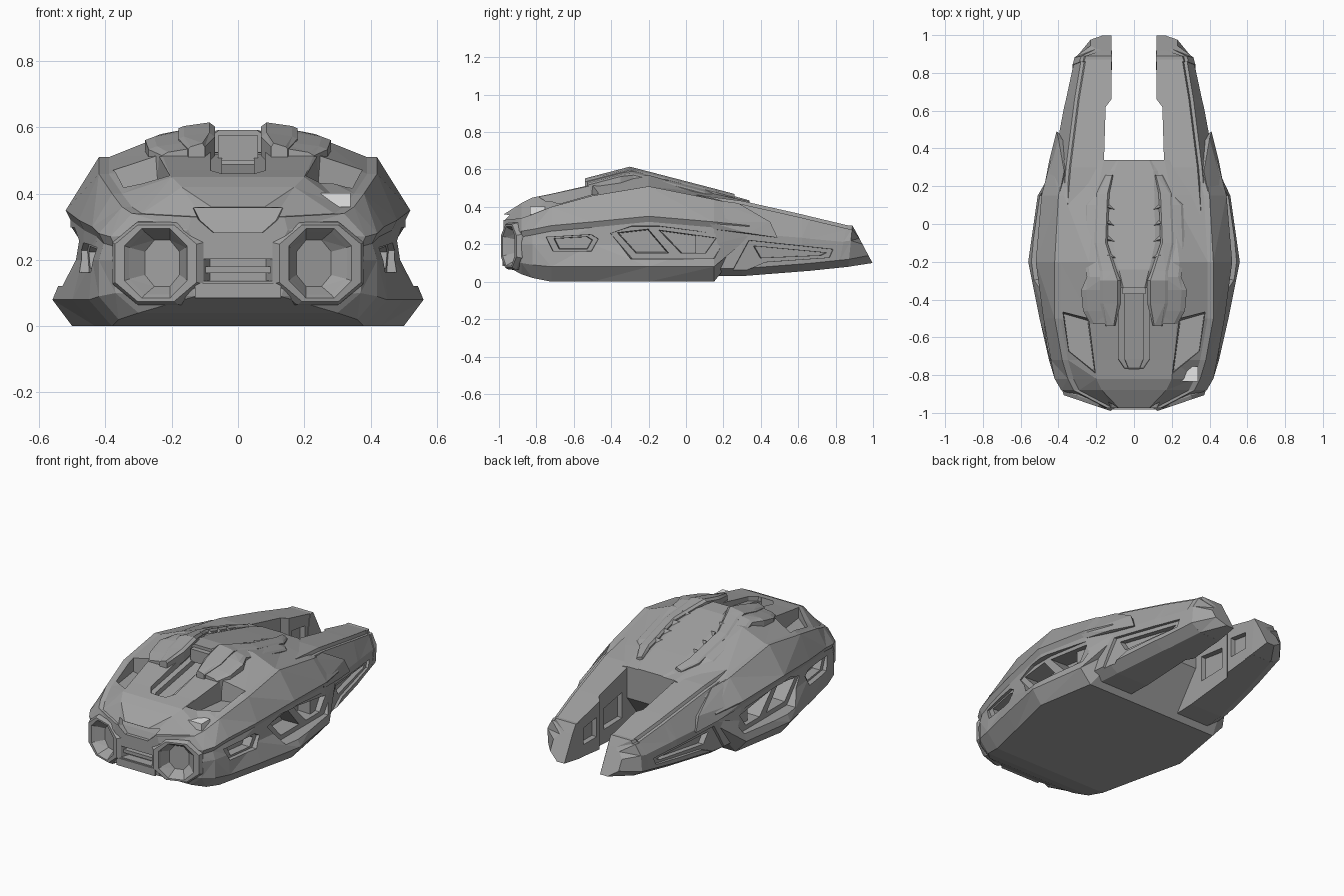
import bpy, bmesh
from mathutils import Vector

if "Cube" in bpy.data.objects:
    bpy.data.objects.remove(bpy.data.objects["Cube"], do_unlink=True)


def material(name, value):
    m = bpy.data.materials.new(name)
    m.use_nodes = True
    m.diffuse_color = (value, value, value, 1)
    m.node_tree.nodes["Principled BSDF"].inputs["Base Color"].default_value = m.diffuse_color
    return m


GREY = material("hull grey", 0.36)
PALE = material("pale grey", 0.8)


def finish(name, bm, mat=GREY):
    bmesh.ops.recalc_face_normals(bm, faces=bm.faces)
    mesh = bpy.data.meshes.new(name)
    bm.to_mesh(mesh)
    bm.free()
    mesh.materials.append(mat)
    ob = bpy.data.objects.new(name, mesh)
    bpy.context.scene.collection.objects.link(ob)
    return ob


def loft(name, rings, both=True, mat=GREY):
    """Closed solid through rings of points, optionally repeated on the other side."""
    bm = bmesh.new()
    for sign in ((1, -1) if both else (1,)):
        loops = [[bm.verts.new((p[0] * sign, p[1], p[2])) for p in ring] for ring in rings]
        for a, b in zip(loops, loops[1:]):
            for i in range(len(a)):
                j = (i + 1) % len(a)
                bm.faces.new((a[i], a[j], b[j], b[i]))
        bm.faces.new(loops[0])
        bm.faces.new(loops[-1])
    bmesh.ops.connect_verts_nonplanar(bm, angle_limit=0.02, faces=bm.faces)
    return finish(name, bm, mat)


def cut(target, rings, both=True):
    """Carve a lofted solid out of the target and discard the cutter."""
    cutter = loft("cutter", rings, both)
    cutter.hide_render = True
    mod = target.modifiers.new("cut", "BOOLEAN")
    mod.operation, mod.solver, mod.object = "DIFFERENCE", "EXACT", cutter
    graph = bpy.context.evaluated_depsgraph_get()
    mesh = bpy.data.meshes.new_from_object(target.evaluated_get(graph))
    target.modifiers.clear()
    target.data = mesh
    bpy.data.objects.remove(cutter, do_unlink=True)


def shrink(points, factor):
    mid = sum((Vector(p) for p in points), Vector()) / len(points)
    return [mid + (Vector(p) - mid) * factor for p in points]


def recess(target, points, out, depth, taper=0.88, both=True):
    """Sink a bevelled pocket; points lie on the surface, out points away from it."""
    out = Vector(out)
    floor = [p - out * depth for p in shrink(points, taper)]
    mouth = [Vector(p) + out * 0.12 for p in shrink(points, 1.04)]
    cut(target, [mouth, floor], both)


def side(points, x=0.5, slope=0.0):
    return [(x + slope * y, y, z) for y, z in points]


# Main hull: bottom edge, chine, waist, upper chine, shoulder and roof per station
STATIONS = [
    (-.975, (.13, .09), (.14, .12), (.15, .2), (.15, .29), (.14, .33), (.08, .36)),
    (-.88, (.30, .04), (.37, .1), (.38, .2), (.385, .27), (.32, .34), (.17, .42)),
    (-.82, (.36, .02), (.42, .09), (.42, .2), (.42, .28), (.35, .36), (.2, .45)),
    (-.72, (.38, 0), (.45, .08), (.44, .2), (.44, .3), (.38, .4), (.21, .47)),
    (-.5, (.43, 0), (.5, .08), (.47, .2), (.48, .32), (.42, .46), (.23, .52)),
    (-.2, (.5, 0), (.56, .08), (.51, .2), (.52, .35), (.42, .51), (.24, .57)),
    (.15, (.44, 0), (.51, .08), (.48, .2), (.49, .32), (.4, .44), (.2, .47)),
    (.34, (.3, .24), (.4, .24), (.42, .25), (.44, .3), (.36, .39), (.16, .43)),
]


def hull_ring(station):
    y, bottom, chine, waist, upper, shoulder, roof = station
    lip = (upper[0] - .015, upper[1] - .03)
    ledge = (shoulder[0] - .03, shoulder[1])
    half = [bottom, chine, waist, lip, upper, shoulder, ledge, roof]
    return [(x, y, z) for x, z in half] + [(-x, y, z) for x, z in reversed(half)]


hull = loft("main_hull", [hull_ring(s) for s in STATIONS], both=False)

# Side window frame with two deep openings split by a diagonal bar
frame = [(-.42, .26), (-.3, .3), (-.15, .3), (.2, .255), (.23, .23), (.16, .12), (-.3, .12)]
recess(hull, side(frame), (1, 0, 0), .025, .95)
recess(hull, side([(-.375, .265), (-.2, .285), (-.085, .15), (-.27, .15)]), (1, 0, 0), .13)
recess(hull, side([(-.155, .28), (.17, .235), (.11, .15), (-.03, .15)]), (1, 0, 0), .13)

# Forward side intakes
intake = [(-.76, .24), (-.5, .255), (-.46, .23), (-.5, .16), (-.72, .16)]
recess(hull, side(intake, .54, .14), (1, 0, 0), .02, .92)
recess(hull, shrink(side(intake, .54, .14), .75), (1, 0, 0), .07)

# Shoulder vents
vent = [(.38, -.46), (.24, -.5), (.2, -.8), (.35, -.68)]
recess(hull, [(x, y, .45) for x, y in vent], (0, 0, 1), .055, .9)

# Dorsal trench with an inner groove
for w, sink in ((.085, .025), (.05, .055)):
    trench = [(w, -.3, .545), (w, -.72, .47), (w * .6, -.77, .46)]
    trench += [(-x, y, z) for x, y, z in reversed(trench)]
    recess(hull, trench, (0, 0, 1), sink, .96, both=False)

# Nose panel and slot
nose = [(.145, -.94, .36), (.125, -.96, .32), (.08, -.975, .28)]
nose += [(-x, y, z) for x, y, z in reversed(nose)]
recess(hull, nose, (0, -1, 0), .018, .92, both=False)
slot = [(x, -.975, z) for x, z in ((-.115, .135), (.115, .135), (.115, .205), (-.115, .205))]
recess(hull, slot, (0, -1, 0), .05, .92, both=False)


# Front octagonal pods
def octagon(w, h, offset):
    axis = Vector((.32, -.95, 0)).normalized()
    across = Vector((-axis.y, axis.x, 0))
    shape = [(.45, 1), (1, .5), (1, -.5), (.45, -1), (-.45, -1), (-1, -.5), (-1, .5), (-.45, 1)]
    mid = Vector((.248, -.948, .19)) + axis * offset
    return [mid + across * (u * w) + Vector((0, 0, v * h)) for u, v in shape]


cut(hull, [octagon(.1, .1, .1), octagon(.1, .1, -.085)])
loft("front_pod", [octagon(*r) for r in (
    (.15, .13, -.12), (.145, .125, -.02), (.13, .115, 0), (.1, .105, 0),
    (.09, .095, -.015), (.055, .07, -.06))])


def box(name, low, high, both=False, mat=GREY):
    (a, b, c), (d, e, f) = low, high
    return loft(name, [[(a, b, z), (d, b, z), (d, e, z), (a, e, z)] for z in (c, f)], both, mat)


box("nose_grille_bar", (-.11, -.96, .16), (.11, -.92, .18))
box("nose_lower_lip", (-.13, -.982, .085), (.13, -.92, .13))
box("shoulder_light", (.25, -.835, .36), (.34, -.755, .402), mat=PALE)
box("trench_block", (-.06, -.37, .5), (.06, -.3, .575))


# Rear prongs
def prong_ring(y, inner, outer, top, low, flank, high, tilt=0):
    pts = [(inner, low), (outer - .06, low), (outer, low + .04), (outer, flank),
           (top, high - .018), (top - .018, high - .018), (top - .025, high), (inner, high)]
    return [(x, y + tilt * z, z) for x, z in pts]


prong = loft("rear_prong", [prong_ring(*r) for r in (
    (.05, .17, .45, .38, .03, .26, .465),
    (.3, .16, .43, .36, .03, .26, .432),
    (.62, .15, .37, .32, .055, .235, .36),
    (.66, .12, .36, .315, .058, .23, .35),
    (.87, .12, .315, .28, .08, .21, .3))])
panel = [(.24, .06), (.33, .225), (.8, .175), (.78, .13), (.42, .105), (.32, .06)]
recess(prong, side(panel, .487, -.195), (1, 0, 0), .015, .95)
recess(prong, side([(.34, .195), (.77, .155), (.74, .14), (.38, .125)], .487, -.195), (1, 0, 0), .045)
slit = [(.68, .14), (.82, .14), (.82, .25), (.68, .27)]
recess(prong, side(slit, .12), (-1, 0, 0), .03)
recess(prong, side([(.38, .13), (.58, .13), (.58, .27), (.38, .3)], .155), (-1, 0, 0), .03)

loft("prong_tip", [prong_ring(*r) for r in (
    (.8, .117, .325, .29, .075, .215, .3, .2),
    (.86, .117, .315, .28, .08, .22, .3, .1),
    (1.05, .12, .23, .2, .1, .2, .25, -.53))])

# Shoulder fairings that overhang the prong roots
for sign, label in ((1, "left"), (-1, "right")):
    bm = bmesh.new()
    for x, y, z in ((.49, .12, .32), (.475, .15, .28), (.45, .33, .26), (.41, .49, .235), (.4, .45, .32),
                    (.37, .28, .42), (.4, .13, .44), (.3, .13, .3), (.3, .42, .26)):
        bm.verts.new((x * sign, y, z))
    bmesh.ops.convex_hull(bm, input=bm.verts)
    finish(label + "_shoulder_fairing", bm)


# Raised dorsal armour following the back line
def back_line(y):
    line = [(-.55, .55), (-.3, .615), (.22, .48), (.4, .43)]
    for (a, h), (b, k) in zip(line, line[1:]):
        if y <= b:
            return h + (k - h) * (y - a) / (b - a)
    return line[-1][1]


def armour(name, stations, drop, slope):
    rings = []
    for y, a, b in stations:
        z, bevel = back_line(y) - drop, (b - a) * .15
        rings.append([(a, y, z - .07), (a, y, z - .012), (a + bevel, y, z),
                      (b - bevel, y, z - slope * .6), (b, y, z - slope), (b, y, z - .07 - slope)])
    return loft(name, rings)


armour("inner_ridge", [(.26, .11, .15), (.16, .13, .2), (-.1, .14, .21), (-.25, .09, .18),
                       (-.3, .07, .18), (-.42, .07, .18), (-.54, .1, .15)], 0, .018)
armour("outer_ridge", [(.18, .14, .19), (.1, .18, .26), (-.12, .18, .27), (-.28, .14, .25),
                       (-.35, .1, .28), (-.46, .1, .27), (-.53, .1, .23)], .015, .025)

spine = [(.34, .1), (.28, .13), (.15, .135), (-.1, .14), (-.24, .1), (-.34, .07)]
loft("spine_plate", [[(s * x, y, back_line(y) - d) for s, x, d in
                      ((1, w, .08), (1, w, .022), (1, w * .8, .012),
                       (-1, w * .8, .012), (-1, w, .022), (-1, w, .08))] for y, w in spine], both=False)

# Small fins along the spine plate
for i in range(4):
    y = .1 - .085 * i
    z = back_line(y)
    loft("spine_fin", [[(.14, y + .015, z - .03), (.14, y - .025, z - .03), (.14, y - .01, z + .004)],
                       [(.075, y - .03, z - .02), (.075, y - .036, z - .02), (.075, y - .033, z - .012)]])
